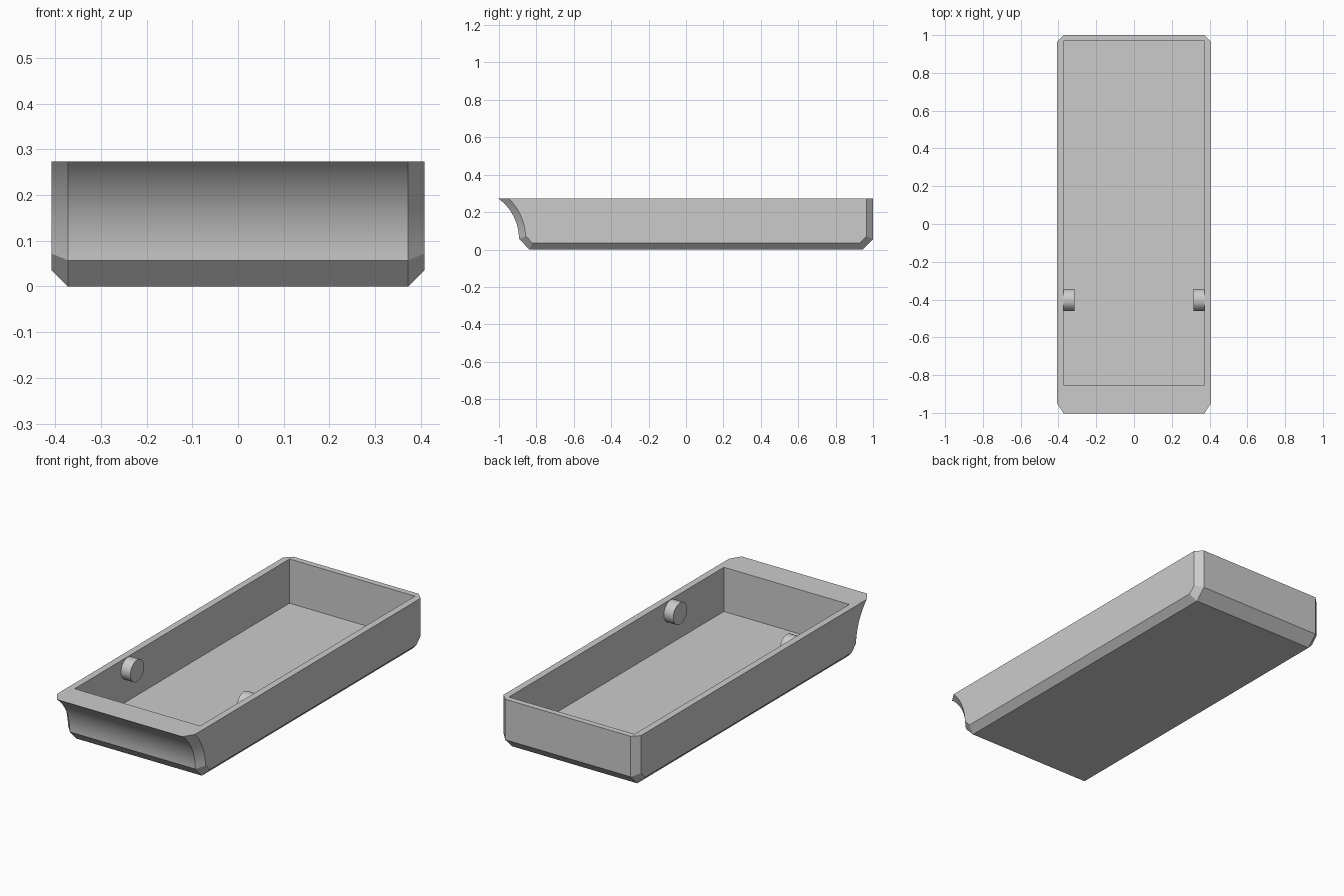
import bpy, bmesh
from math import asin, sin, cos, radians

old = bpy.data.objects.get("Cube")
if old:
    bpy.data.objects.remove(old, do_unlink=True)

TOP, EDGE, HALF_W = 0.273, 0.036, 0.408
INNER_W, FLOOR = HALF_W - EDGE, 0.036
ARC_Y, ARC_Z, ARC_R, STEPS = -1.159, 0.057, 0.266, 16

grey = bpy.data.materials.new("light grey")
grey.use_nodes = True
grey.diffuse_color = (0.6, 0.6, 0.6, 1)
grey.node_tree.nodes["Principled BSDF"].inputs["Base Color"].default_value = (0.6, 0.6, 0.6, 1)


def add_object(name, bm):
    bmesh.ops.recalc_face_normals(bm, faces=bm.faces)
    mesh = bpy.data.meshes.new(name)
    bm.to_mesh(mesh)
    bm.free()
    mesh.materials.append(grey)
    obj = bpy.data.objects.new(name, mesh)
    bpy.context.collection.objects.link(obj)
    return obj


def activate(obj):
    bpy.ops.object.select_all(action='DESELECT')
    obj.select_set(True)
    bpy.context.view_layer.objects.active = obj


def profile(inset):
    """Lengthwise outline (y, z), moved inward everywhere but along the top."""
    corner = inset * 0.414
    r = ARC_R + inset
    low = asin(corner / r)
    high = asin((TOP - ARC_Z) / r)
    pts = [(1 - inset, TOP), (1 - inset, 0.056 + corner),
           (0.944 + -corner, inset), (-0.837 + corner, inset)]
    for i in range(STEPS + 1):
        a = low + (high - low) * i / STEPS
        pts.append((ARC_Y + r * cos(a), ARC_Z + r * sin(a)))
    return pts


# Tray body: chamfered sides lofted across the width
bm = bmesh.new()
rings = []
for x, inset in ((-HALF_W, EDGE), (-INNER_W, 0), (INNER_W, 0), (HALF_W, EDGE)):
    rings.append([bm.verts.new((x, y, z)) for y, z in profile(inset)])
for a, b in zip(rings, rings[1:]):
    for i in range(len(a)):
        j = (i + 1) % len(a)
        bm.faces.new((a[i], a[j], b[j], b[i]))
bm.faces.new(rings[0])
bm.faces.new(rings[-1])
tray = add_object("tray", bm)

# Rectangular cavity
bm = bmesh.new()
bmesh.ops.create_cube(bm, size=1)
y0, y1, z1 = -0.852, 0.968, 0.5
for v in bm.verts:
    v.co = (INNER_W * (1 if v.co.x > 0 else -1),
            y1 if v.co.y > 0 else y0,
            z1 if v.co.z > 0 else FLOOR)
cutter = add_object("cavity_cutter", bm)
cutter.hide_render = True
activate(tray)
cut = tray.modifiers.new("cavity", 'BOOLEAN')
cut.operation = 'DIFFERENCE'
cut.solver = 'EXACT'
cut.object = cutter
bpy.ops.object.modifier_apply(modifier=cut.name)
bpy.data.objects.remove(cutter, do_unlink=True)
bpy.ops.object.shade_smooth_by_angle(angle=radians(25))

# Round pegs on the inner side walls
for side, name in ((1, "left_peg"), (-1, "right_peg")):
    bpy.ops.mesh.primitive_cylinder_add(
        vertices=48, radius=0.058, depth=0.06,
        location=(side * 0.346, -0.402, 0.212), rotation=(0, radians(90), 0))
    peg = bpy.context.object
    peg.name = name
    peg.data.materials.append(grey)
    bpy.ops.object.shade_smooth_by_angle(angle=radians(30))
